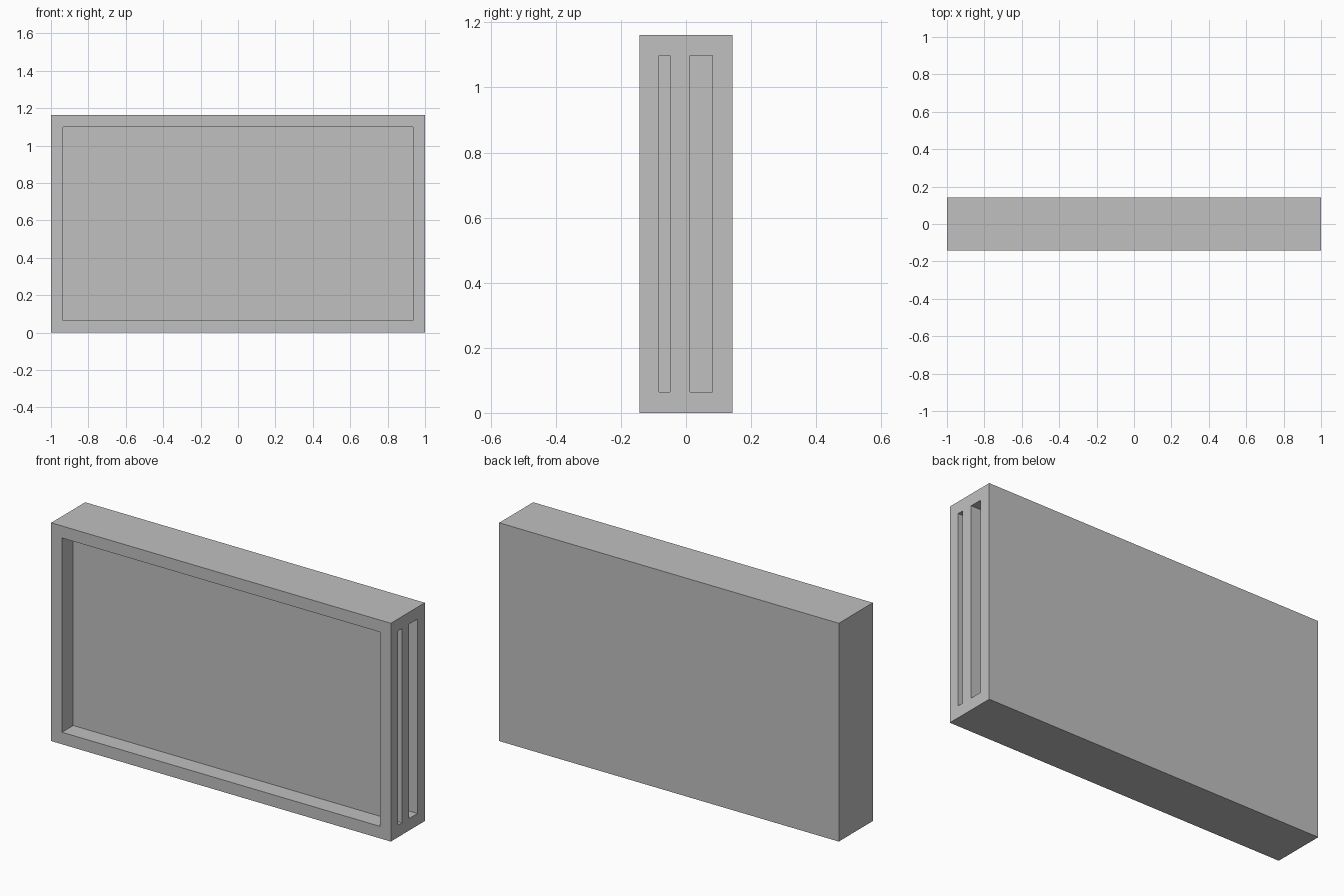
import bpy

if "Cube" in bpy.data.objects:
    bpy.data.objects.remove(bpy.data.objects["Cube"], do_unlink=True)

HEIGHT, HALF_DEPTH, WALL = 1.162, 0.143, 0.064

grey = bpy.data.materials.new("plain_grey")
grey.use_nodes = True
grey.diffuse_color = (0.527, 0.527, 0.527, 1)
grey.node_tree.nodes["Principled BSDF"].inputs["Base Color"].default_value = grey.diffuse_color


def box(name, x, y, z):
    """Box spanning the given (low, high) ranges."""
    spans = (x, y, z)
    bpy.ops.mesh.primitive_cube_add(size=1, location=[sum(s) / 2 for s in spans])
    obj = bpy.context.object
    obj.name = name
    obj.scale = [s[1] - s[0] for s in spans]
    bpy.ops.object.transform_apply(location=True, rotation=False, scale=True)
    obj.data.materials.append(grey)
    return obj


# Outer casing
frame = box("display_frame", (-1, 1), (-HALF_DEPTH, HALF_DEPTH), (0, HEIGHT))

# Front recess, then the panel slot opening into it and the deep rear pocket
inner_x = 1 - WALL
inner_z = (WALL, HEIGHT - WALL)
cutters = [
    box("front_recess_cutter", (-inner_x, inner_x), (-0.3, -0.049), inner_z),
    box("panel_slot_cutter", (0.8, 1.1), (-0.083, -0.049), inner_z),
    box("rear_pocket_cutter", (-inner_x, 1.1), (0.012, 0.081), inner_z),
]

bpy.context.view_layer.objects.active = frame
for cutter in cutters:
    cutter.hide_render = True
    mod = frame.modifiers.new(cutter.name, "BOOLEAN")
    mod.operation = "DIFFERENCE"
    mod.solver = "EXACT"
    mod.object = cutter
    bpy.ops.object.modifier_apply(modifier=mod.name)
    bpy.data.objects.remove(cutter, do_unlink=True)
